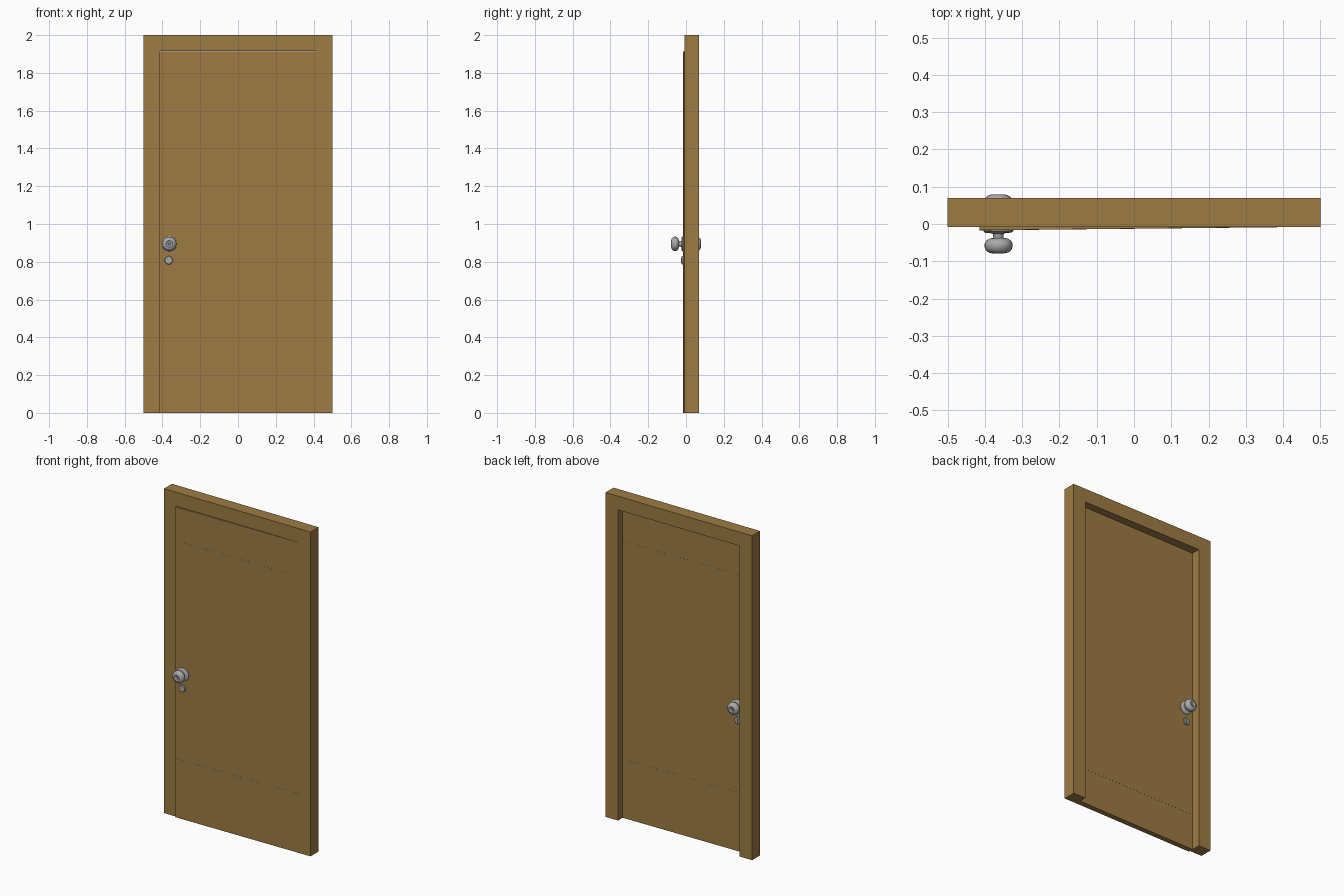
import bpy, bmesh, math
from mathutils import Matrix

if "Cube" in bpy.data.objects:
    bpy.data.objects.remove(bpy.data.objects["Cube"])


def material(name, col):
    m = bpy.data.materials.new(name)
    m.diffuse_color = (*col, 1)
    m.use_nodes = True
    m.node_tree.nodes["Principled BSDF"].inputs["Base Color"].default_value = m.diffuse_color
    return m


WOOD = material("brown wood", (0.34, 0.20, 0.058))
METAL = material("grey metal", (0.40, 0.40, 0.40))

# Door leaf is hinged on the right and stands slightly ajar
HINGE = Matrix.Translation((0.415, -0.008, 0)) @ Matrix.Rotation(0.0105, 4, 'Z')
THICK = 0.033
KNOB_X = -0.779          # measured from the hinge


def finish(bm, name, mat, matrix=None, smooth=False):
    bmesh.ops.recalc_face_normals(bm, faces=bm.faces)
    me = bpy.data.meshes.new(name)
    bm.to_mesh(me)
    bm.free()
    me.materials.append(mat)
    ob = bpy.data.objects.new(name, me)
    bpy.context.collection.objects.link(ob)
    if matrix:
        ob.matrix_world = matrix
    if smooth:
        bpy.ops.object.select_all(action='DESELECT')
        ob.select_set(True)
        bpy.context.view_layer.objects.active = ob
        bpy.ops.object.shade_smooth_by_angle(angle=math.radians(40))
    return ob


def extrude_outline(name, pts, y0, y1, mat, matrix=None):
    """Extrude an x-z outline from y0 to y1."""
    bm = bmesh.new()
    face = bm.faces.new([bm.verts.new((x, y0, z)) for x, z in pts])
    ext = bmesh.ops.extrude_face_region(bm, geom=[face])
    verts = [g for g in ext["geom"] if isinstance(g, bmesh.types.BMVert)]
    bmesh.ops.translate(bm, vec=(0, y1 - y0, 0), verts=verts)
    return finish(bm, name, mat, matrix)


def box(name, x0, x1, z0, z1, y0, y1, mat, matrix=None):
    return extrude_outline(name, [(x0, z0), (x1, z0), (x1, z1), (x0, z1)], y0, y1, mat, matrix)


def lathe(name, profile, x, z, y, direction, segments=24):
    """Turn (radius, height) points around the y axis, out of the leaf face."""
    bm = bmesh.new()
    vs = [bm.verts.new((r, direction * h, 0)) for r, h in profile]
    es = [bm.edges.new(p) for p in zip(vs, vs[1:])]
    bmesh.ops.spin(bm, geom=vs + es, axis=(0, 1, 0), cent=(0, 0, 0),
                   angle=math.tau, steps=segments, use_duplicate=False)
    bmesh.ops.remove_doubles(bm, verts=bm.verts, dist=1e-5)
    return finish(bm, name, METAL, HINGE @ Matrix.Translation((x, y, z)), smooth=True)


# Frame: one upside-down U, open at the floor
extrude_outline("door_frame",
                [(-0.5, 0), (-0.415, 0), (-0.415, 1.915), (0.415, 1.915),
                 (0.415, 0), (0.5, 0), (0.5, 2), (-0.5, 2)], -0.008, 0.07, WOOD)

# Leaf, with two barely raised cross bands on both faces
box("door_leaf", -0.83, 0, 0, 1.914, 0, THICK, WOOD, HINGE)
for name, z0, z1 in (("lower_band", 0.222, 0.363), ("upper_band", 1.564, 1.706)):
    box(name, -0.8295, -0.0005, z0, z1, -0.0004, THICK + 0.0004, WOOD, HINGE)

# Rosette, neck, rounded knob and its dished front
knob = [(0, 0), (0.040, 0), (0.040, 0.003), (0.035, 0.007), (0.016, 0.009),
        (0.014, 0.012), (0.014, 0.021), (0.024, 0.023), (0.033, 0.028),
        (0.0375, 0.036), (0.0375, 0.045), (0.034, 0.054), (0.027, 0.060),
        (0.018, 0.0625), (0.015, 0.060), (0.008, 0.059), (0.006, 0.061), (0, 0.061)]
lock = [(0, 0), (0.022, 0), (0.022, 0.005), (0.019, 0.008), (0, 0.008)]

for side, y, d in (("front", 0, -1), ("back", THICK, 1)):
    lathe(side + "_knob", knob, KNOB_X, 0.895, y, d)
    lathe(side + "_lock_plate", lock, KNOB_X - 0.003, 0.808, y, d)
    box(side + "_key_slot", KNOB_X - 0.006, KNOB_X, 0.796, 0.820,
        y + d * 0.007, y + d * 0.0095, METAL, HINGE)
